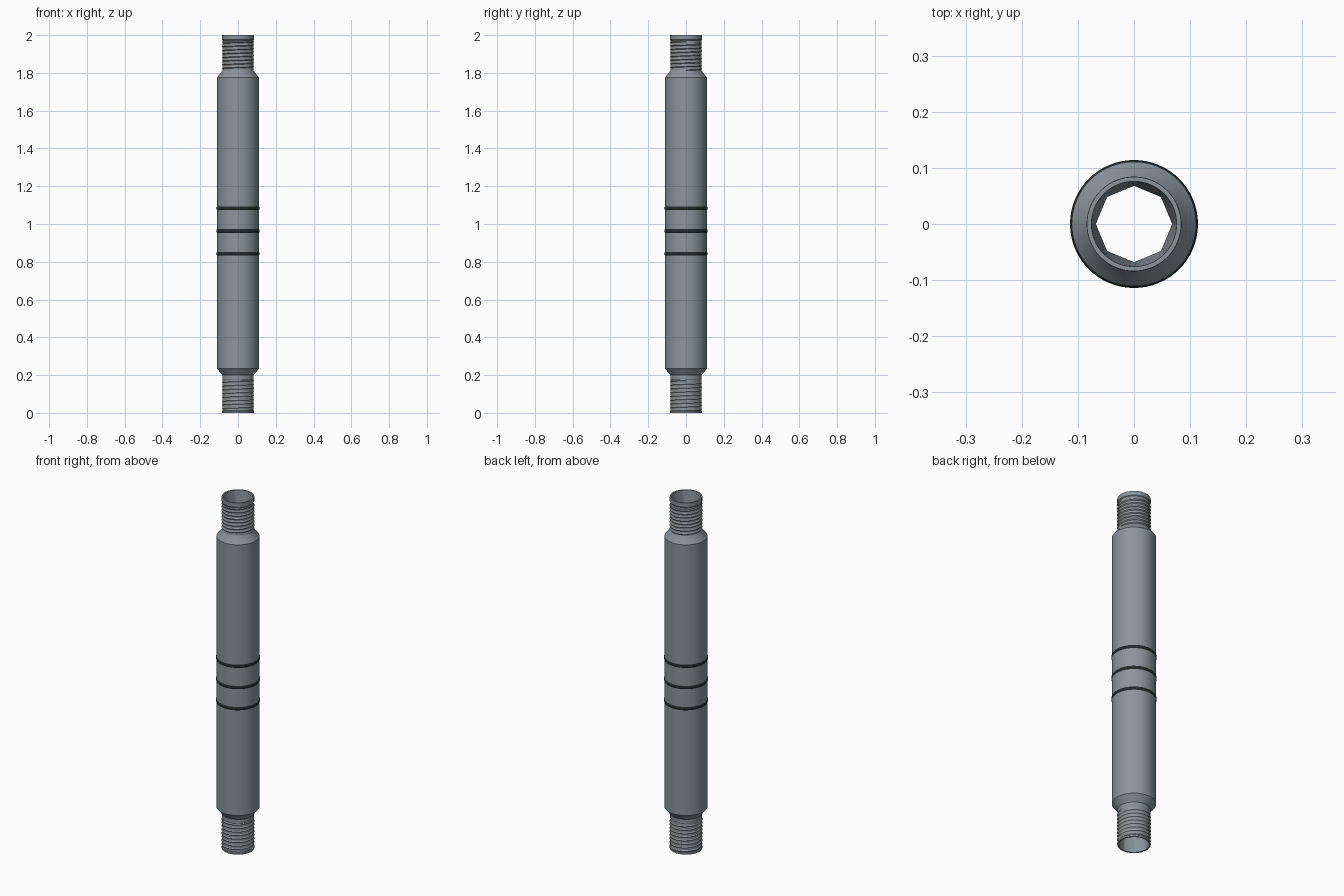
import bpy
import bmesh
from math import cos, sin, pi, radians

if "Cube" in bpy.data.objects:
    bpy.data.objects.remove(bpy.data.objects["Cube"])

SEGMENTS = 64


def material(name, colour):
    mat = bpy.data.materials.new(name)
    mat.use_nodes = True
    mat.diffuse_color = colour
    bsdf = next(n for n in mat.node_tree.nodes if n.type == "BSDF_PRINCIPLED")
    bsdf.inputs["Base Color"].default_value = colour
    return mat


steel = material("steel grey", (0.25, 0.30, 0.33, 1))
rubber = material("dark rubber", (0.014, 0.024, 0.024, 1))


def octagon(angle):
    """Radius of a unit octagon with a corner on the x axis."""
    return cos(pi / 8) / cos(angle % (pi / 4) - pi / 8)


def finish(name, bm, mat, smooth_angle=25):
    bmesh.ops.recalc_face_normals(bm, faces=bm.faces)
    mesh = bpy.data.meshes.new(name)
    bm.to_mesh(mesh)
    bm.free()
    mesh.materials.append(mat)
    obj = bpy.data.objects.new(name, mesh)
    bpy.context.collection.objects.link(obj)
    bpy.ops.object.select_all(action="DESELECT")
    obj.select_set(True)
    bpy.context.view_layer.objects.active = obj
    bpy.ops.object.shade_smooth_by_angle(angle=radians(smooth_angle))
    return obj


def lathe(name, profile, mat):
    """Turn a closed profile of (radius, height, is_octagon) about z."""
    bm = bmesh.new()
    rings = []
    for r, z, faceted in profile:
        ring = []
        for i in range(SEGMENTS):
            a = 2 * pi * i / SEGMENTS
            rr = r * octagon(a) if faceted else r
            ring.append(bm.verts.new((rr * cos(a), rr * sin(a), z)))
        rings.append(ring)
    for k, low in enumerate(rings):
        high = rings[(k + 1) % len(rings)]
        for i in range(SEGMENTS):
            j = (i + 1) % SEGMENTS
            bm.faces.new((low[i], low[j], high[j], high[i]))
    return finish(name, bm, mat)


def thread(name, start, turns, pitch, mat):
    """Sweep a small triangular ridge along a right-handed helix."""
    bm = bmesh.new()
    section = ((0.079, -0.4), (0.0845, 0), (0.079, 0.4))
    previous = None
    for i in range(turns * SEGMENTS + 1):
        a = 2 * pi * i / SEGMENTS
        z = start + pitch * i / SEGMENTS
        row = [bm.verts.new((r * cos(a), r * sin(a), z + dz * pitch))
               for r, dz in section]
        if previous:
            for k in range(3):
                n = (k + 1) % 3
                bm.faces.new((previous[k], previous[n], row[n], row[k]))
        else:
            bm.faces.new(row)
        previous = row
    bm.faces.new(previous)
    return finish(name, bm, mat)


# Hollow shaft: narrow necks, tapered shoulders, octagonal bore
lathe("hollow_shaft", [
    (0.084, 0, False), (0.084, 0.008, False), (0.081, 0.012, False),
    (0.081, 0.175, False), (0.083, 0.178, False), (0.083, 0.20, False),
    (0.111, 0.235, False), (0.111, 1.775, False), (0.083, 1.81, False),
    (0.081, 1.815, False), (0.081, 1.972, False), (0.084, 1.976, False),
    (0.084, 2, False), (0.076, 2, False),
    (0.068, 1.80, True), (0.068, 0.20, True), (0.076, 0, False)], steel)

# Threads on both necks
thread("lower_thread", 0.012, 8, 0.02, steel)
thread("upper_thread", 1.816, 8, 0.019, steel)

# Rubber rings round the middle
for label, height in (("lower", 0.843), ("middle", 0.963), ("upper", 1.084)):
    bpy.ops.mesh.primitive_torus_add(
        major_radius=0.096, minor_radius=0.018, major_segments=SEGMENTS,
        minor_segments=16, location=(0, 0, height))
    ring = bpy.context.object
    ring.name = label + "_rubber_ring"
    ring.data.materials.append(rubber)
    bpy.ops.object.shade_smooth_by_angle(angle=radians(40))
